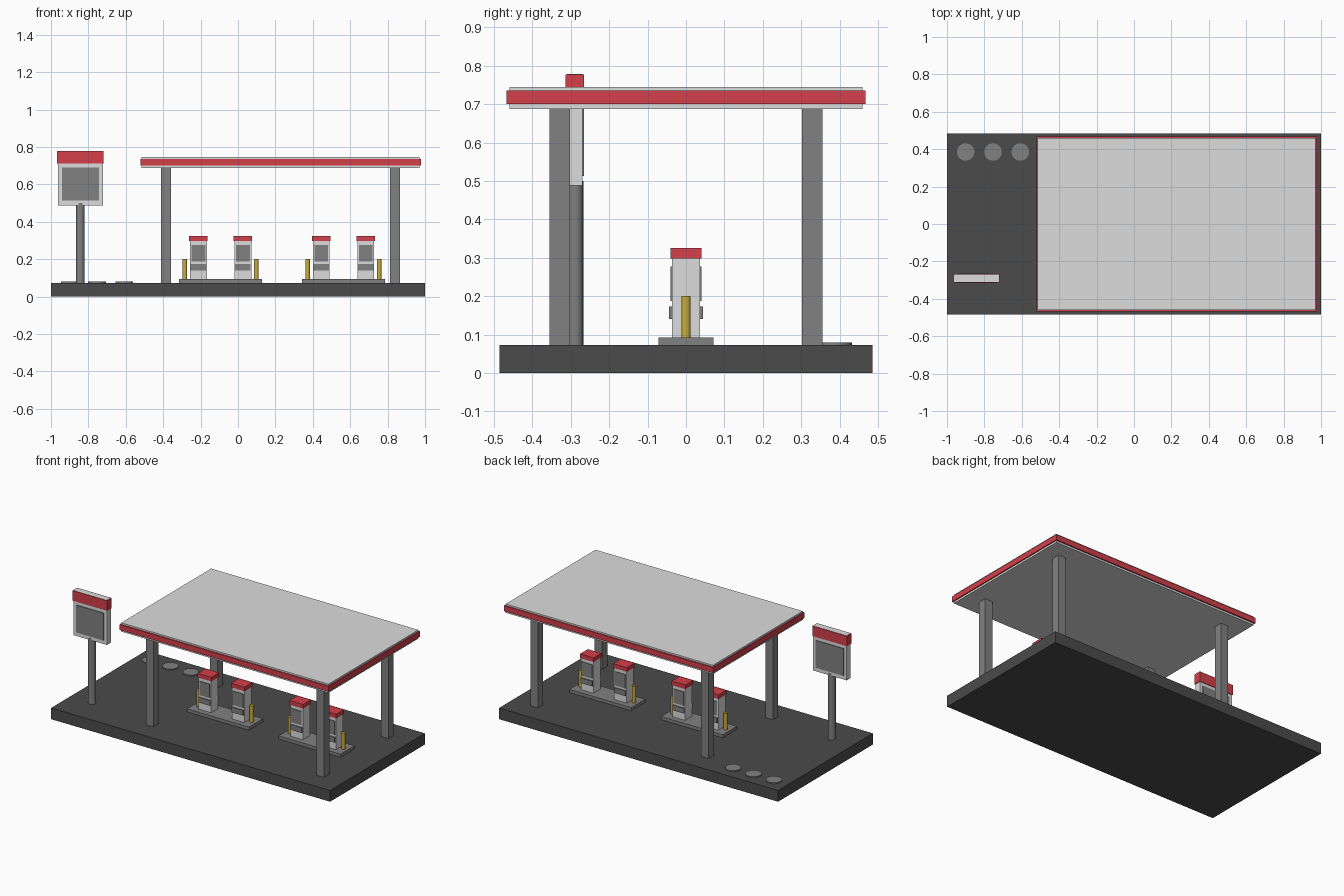
import bpy

cube = bpy.data.objects.get("Cube")
if cube:
    bpy.data.objects.remove(cube, do_unlink=True)


def material(name, rgb):
    m = bpy.data.materials.new(name)
    m.use_nodes = True
    m.diffuse_color = (*rgb, 1)
    m.node_tree.nodes["Principled BSDF"].inputs["Base Color"].default_value = (*rgb, 1)
    return m


asphalt = material("asphalt", (0.07, 0.07, 0.07))
grey = material("grey", (0.22, 0.22, 0.22))
white = material("white", (0.72, 0.72, 0.72))
red = material("red", (0.65, 0.05, 0.07))
yellow = material("yellow", (0.6, 0.42, 0.04))


def box(name, mat, x, y, z):
    """Box from (low, high) pairs on each axis."""
    mid = [(a + b) / 2 for a, b in (x, y, z)]
    bpy.ops.mesh.primitive_cube_add(size=1, location=mid)
    ob = bpy.context.object
    ob.name = name
    ob.scale = [b - a for a, b in (x, y, z)]
    bpy.ops.object.transform_apply(location=False, rotation=False)
    ob.data.materials.append(mat)
    return ob


def around(c, half):
    return (c - half, c + half)


def cylinder(name, mat, x, y, z, radius, sides):
    bpy.ops.mesh.primitive_cylinder_add(vertices=sides, radius=radius, depth=z[1] - z[0],
                                        location=(x, y, sum(z) / 2))
    ob = bpy.context.object
    ob.name = name
    ob.data.materials.append(mat)
    bpy.ops.object.shade_smooth_by_angle()
    return ob


GROUND, ISLAND = 0.073, 0.093

# Forecourt slab
box("forecourt", asphalt, (-1, 1), around(0, 0.485), (0, GROUND))

# Canopy with red fascia band and four posts
box("canopy", white, around(0.228, 0.743), around(0, 0.46), (0.688, 0.745))
box("canopy_band", red, around(0.228, 0.75), around(0, 0.468), (0.7, 0.735))
for x in (-0.384, 0.84):
    for y in (-0.329, 0.329):
        box("canopy_post", grey, around(x, 0.027), around(y, 0.027), (GROUND, 0.69))

# Pump islands
for cx in (-0.093, 0.564):
    box("island", grey, around(cx, 0.222), around(0, 0.072), (GROUND, ISLAND))
    for side in (-1, 1):
        px = cx + side * 0.119
        box("pump_body", white, around(px, 0.045), around(0, 0.036), (ISLAND, 0.3))
        box("pump_cap", red, around(px, 0.049), around(0, 0.04), (0.298, 0.325))
        box("pump_screen", grey, around(px, 0.037), around(0, 0.04), (0.187, 0.277))
        box("pump_nozzle_tray", grey, around(px, 0.041), around(0, 0.044), (0.14, 0.173))
        cylinder("bollard", yellow, cx + side * 0.191, 0, (ISLAND, 0.2), 0.012, 16)

# Roadside price sign
SX, SY = -0.843, -0.29
cylinder("sign_pole", grey, SX, SY, (GROUND, 0.5), 0.023, 16)
box("sign_panel", white, around(SX, 0.12), around(SY, 0.02), (0.488, 0.778))
box("sign_header", red, around(SX, 0.124), around(SY, 0.024), (0.712, 0.777))
box("sign_screen", grey, around(SX, 0.099), around(SY, 0.0245), (0.513, 0.69))

# Underground tank covers
for x in (-0.9, -0.754, -0.608):
    cylinder("tank_cover", grey, x, 0.385, (GROUND, 0.08), 0.047, 24)
